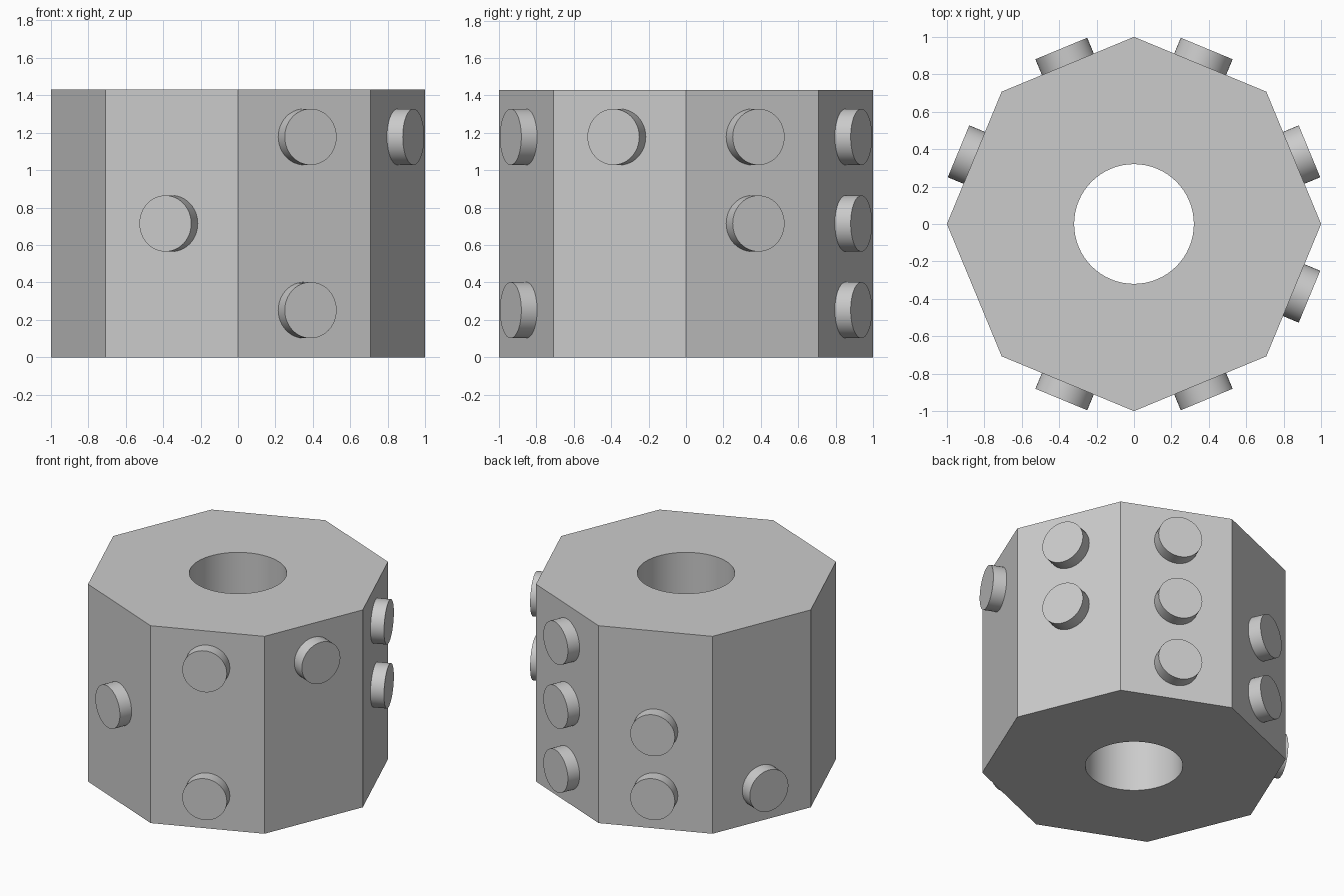
import bpy
import bmesh
from math import cos, sin, pi, radians

cube = bpy.data.objects.get("Cube")
if cube:
    bpy.data.objects.remove(cube, do_unlink=True)

HEIGHT = 1.43
APOTHEM = cos(pi / 8)
PEG_RADIUS = 0.15
PEG_TIP = 1.015
PEG_ROOT = 0.88
ROWS = {"top": 1.178, "middle": 0.715, "bottom": 0.252}

grey = bpy.data.materials.new("plain grey")
grey.use_nodes = True
colour = (0.6, 0.6, 0.6, 1)
grey.diffuse_color = colour
grey.node_tree.nodes["Principled BSDF"].inputs["Base Color"].default_value = colour


def finish(obj):
    obj.data.materials.append(grey)
    bpy.ops.object.select_all(action="DESELECT")
    obj.select_set(True)
    bpy.context.view_layer.objects.active = obj
    bpy.ops.object.shade_smooth_by_angle(angle=radians(30))


def ring(bm, radius, sides):
    verts = [bm.verts.new((radius * cos(2 * pi * i / sides),
                           radius * sin(2 * pi * i / sides), 0))
             for i in range(sides)]
    return [bm.edges.new((verts[i - 1], verts[i])) for i in range(sides)]


# Octagonal body with a round bore through it
bm = bmesh.new()
outline = ring(bm, 1.0, 8) + ring(bm, 0.32, 64)
bmesh.ops.triangle_fill(bm, use_beauty=True, edges=outline, normal=(0, 0, 1))
base = bm.faces[:]
extruded = bmesh.ops.extrude_face_region(bm, geom=base, use_keep_orig=True)
top = [g for g in extruded["geom"] if isinstance(g, bmesh.types.BMVert)]
bmesh.ops.translate(bm, verts=top, vec=(0, 0, HEIGHT))
bmesh.ops.recalc_face_normals(bm, faces=bm.faces[:])
mesh = bpy.data.meshes.new("octagonal_body")
bm.to_mesh(mesh)
bm.free()
body = bpy.data.objects.new("octagonal_body", mesh)
bpy.context.collection.objects.link(body)
finish(body)

# Round pegs: rows used on each side face, counted counter-clockwise from +x
sides = [
    ["top", "middle"],
    ["top", "middle", "bottom"],
    ["middle", "bottom"],
    ["bottom"],
    [],
    ["middle"],
    ["top", "bottom"],
    ["top"],
]
for i, rows in enumerate(sides):
    angle = radians(22.5 + 45 * i)
    reach = (PEG_TIP + PEG_ROOT) / 2
    for row in rows:
        bpy.ops.mesh.primitive_cylinder_add(
            vertices=48, radius=PEG_RADIUS, depth=PEG_TIP - PEG_ROOT,
            location=(reach * cos(angle), reach * sin(angle), ROWS[row]),
            rotation=(0, pi / 2, angle))
        peg = bpy.context.object
        peg.name = f"peg_side_{i + 1}_{row}"
        finish(peg)
